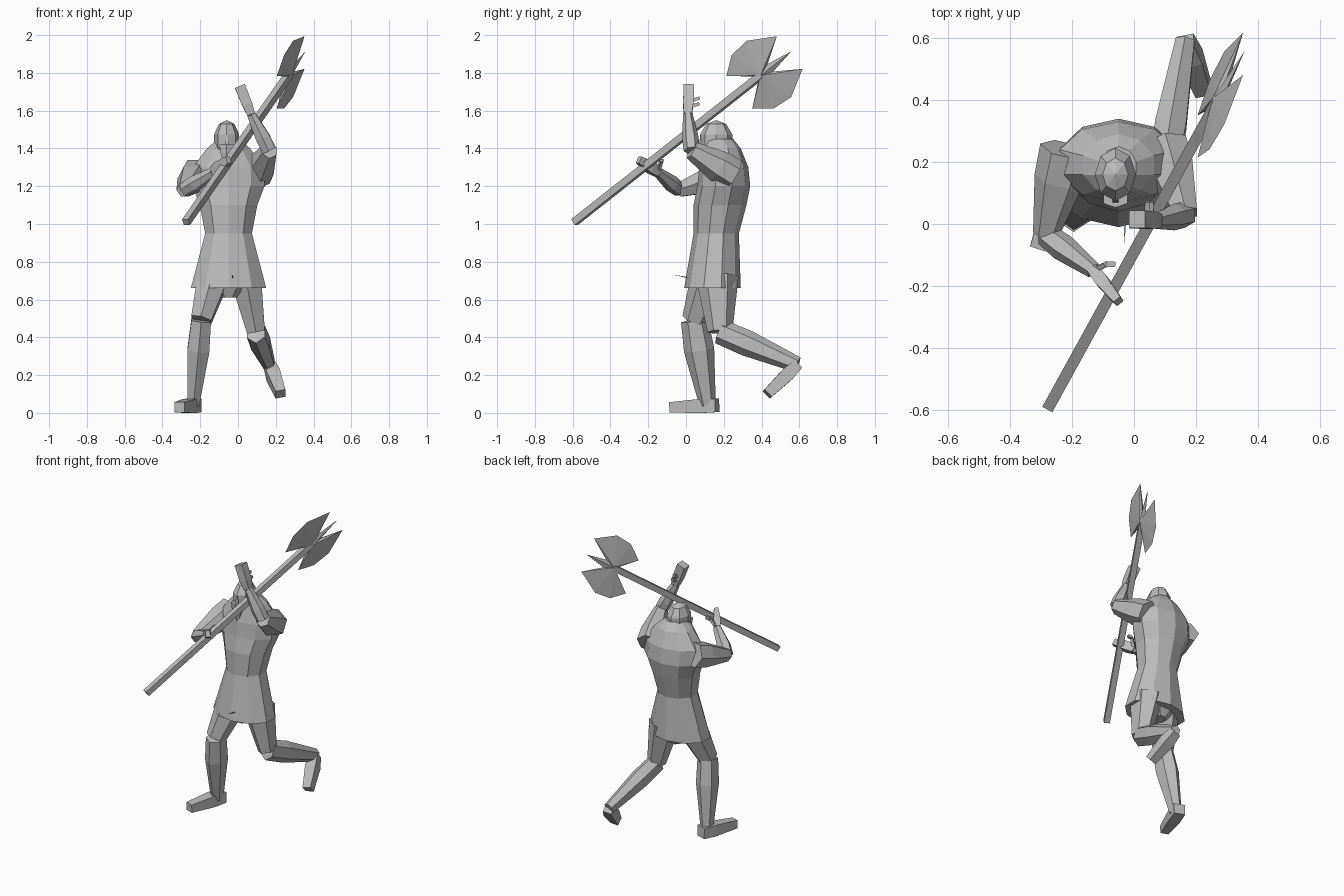
import bpy, bmesh
from math import cos, sin, pi, hypot
from mathutils import Vector, Matrix

if "Cube" in bpy.data.objects:
    bpy.data.objects.remove(bpy.data.objects["Cube"])

GREY = (0.5, 0.5, 0.5, 1)
grey = bpy.data.materials.new("stone grey")
grey.use_nodes = True
grey.diffuse_color = GREY
grey.node_tree.nodes["Principled BSDF"].inputs["Base Color"].default_value = GREY

SIDEWAYS = Vector((1, 0, 0))
UP = Vector((0, 0, 1))


def finish(name, bm):
    """Turn a bmesh into a flat-shaded grey object."""
    bmesh.ops.recalc_face_normals(bm, faces=bm.faces)
    mesh = bpy.data.meshes.new(name)
    bm.to_mesh(mesh)
    bm.free()
    mesh.materials.append(grey)
    part = bpy.data.objects.new(name, mesh)
    bpy.context.collection.objects.link(part)


def skin(name, rings, axis, sides, ref=SIDEWAYS):
    """Skin elliptical rings of (centre, width, depth) that all face along axis."""
    bm = bmesh.new()
    across = (ref - axis * ref.dot(axis)).normalized()
    along = axis.cross(across)
    angles = [2 * pi * (k + 0.5) / sides for k in range(sides)]
    loops = [[bm.verts.new(centre + across * width * cos(a) + along * depth * sin(a))
              for a in angles] for centre, width, depth in rings]
    for lower, upper in zip(loops, loops[1:]):
        for k in range(sides):
            bm.faces.new((lower[k - 1], lower[k], upper[k], upper[k - 1]))
    bm.faces.new(loops[0])
    bm.faces.new(loops[-1])
    finish(name, bm)


def limb(name, start, end, thick, thin, swell=1.15, depth=1.0, sides=6, ref=SIDEWAYS):
    """Tapered limb between two joints, with a muscle bulge near its start."""
    belly = start.lerp(end, 0.35)
    full = (thick + (thin - thick) * 0.35) * swell
    rings = [(point, radius, radius * depth) for point, radius in
             ((start, thick), (belly, full), (end, thin))]
    skin(name, rings, (end - start).normalized(), sides, ref)


def finger(name, points, radius):
    """Bent finger made of short tapering segments."""
    for number, (start, end) in enumerate(zip(points, points[1:])):
        limb(f"{name}_joint_{number + 1}", start, end, radius, radius * 0.8,
             swell=1, sides=4, ref=UP)


# Tunic: flared skirt, narrow waist, broad back and sloping collar
tunic_profile = ((.14, .66, .21, .15), (.16, .95, .13, .12), (.18, 1.1, .16, .14),
                 (.2, 1.2, .2, .14), (.2, 1.3, .2, .13), (.19, 1.4, .12, .1),
                 (.18, 1.45, .06, .07))
skin("tunic", [(Vector((-.05, y, z)), width, depth)
               for y, z, width, depth in tunic_profile], UP, sides=10)
pin_base = Vector((-.03, .04, .71))
limb("belt_pin", pin_base, pin_base + Vector((0, -.1, .02)), .006, .001, swell=1, sides=4)

# Head: faceted skull with beard and nose
head_centre = Vector((-.06, .16, 1.44))
bm = bmesh.new()
bmesh.ops.create_uvsphere(
    bm, u_segments=8, v_segments=5, radius=1,
    matrix=Matrix.Translation(head_centre) @ Matrix.Diagonal((.07, .09, .11, 1)))
finish("head", bm)
chin = head_centre + Vector((0, -.08, -.14))
limb("beard", chin + UP * .12, chin, .045, .012, depth=.6)
limb("nose", chin + UP * .11, chin + UP * .17, .015, .008, swell=1, sides=4)

# Left arm, raised and bent around the shaft
shoulder = Vector((.1, .25, 1.26))
elbow = Vector((.165, .03, 1.39))
wrist = Vector((.07, .01, 1.58))
tip = Vector((.01, .015, 1.73))
limb("left_upper_arm", shoulder, elbow, .08, .045, depth=1.1)
limb("left_forearm", elbow, wrist, .042, .026, swell=1.2)
limb("left_hand", wrist, tip, .03, .04, sides=4)
for number in range(2):
    root = wrist.lerp(tip, .25 + .2 * number)
    knuckle = root + Vector((0, .06, .02))
    finger(f"left_finger_{number + 1}", (root, knuckle, knuckle + UP * .04), .014)

# Right arm, lowered and bent across the chest
shoulder = Vector((-.22, .24, 1.27))
elbow = Vector((-.285, -.035, 1.18))
wrist = Vector((-.13, -.15, 1.275))
tip = Vector((-.05, -.25, 1.34))
limb("right_upper_arm", shoulder, elbow, .085, .042, ref=UP)
limb("right_forearm", elbow, wrist, .038, .027, swell=1.3, ref=UP)
limb("right_hand", wrist, tip, .036, .028, swell=1.3, depth=.7, sides=4, ref=UP)
knuckle = wrist + Vector((.04, .02, .06))
finger("right_thumb", (wrist, knuckle, knuckle + SIDEWAYS * .03), .014)

# Hips under the skirt
seat = Vector((-.05, .15, .61))
skin("hips", [(seat, .05, .07), (seat + UP * .08, .15, .11), (seat + UP * .18, .14, .11)],
     UP, sides=8)

# Standing right leg
hip = Vector((-.13, .13, .72))
knee = Vector((-.195, .045, .49))
ankle = Vector((-.237, .115, .04))
limb("right_thigh", hip, knee, .095, .062, swell=1, depth=1.1)
limb("right_shin", knee, ankle, .06, .036, swell=1.3, depth=1.2)
limb("right_foot", ankle + Vector((.01, .05, 0)), Vector((-.31, -.08, .03)),
     .05, .038, sides=4)

# Trailing left leg, bent at the knee
hip = Vector((.04, .165, .72))
knee = Vector((.095, .18, .43))
heel = Vector((.165, .59, .255))
limb("left_thigh", hip, knee, .095, .055, swell=1, depth=1.2)
limb("left_shin", knee, heel, .055, .035, swell=1.2, depth=1.2)
limb("left_foot", heel, Vector((.225, .43, .1)), .04, .038, swell=1.3, sides=4)

# Axe shaft
butt = Vector((-.275, -.59, 1.01))
socket = Vector((.27, .4, 1.79))
shaft = socket - butt
limb("axe_shaft", butt, socket, .026, .026, swell=1, sides=4, ref=UP)

# Axe head: one blade outline mirrored across the shaft, with a spike at the tip
along = shaft / hypot(shaft.y, shaft.z)
outward = Vector((0, -along.z, along.y))
normal = along.cross(outward).normalized()
half = [(.06, .025), (.19, .11), (.05, .19), (-.06, .18), (-.15, .11), (-.04, .02)]
outline = [(.2, 0)] + half + [(s, -p) for s, p in reversed(half)]
bm = bmesh.new()
rim = [bm.verts.new(socket + along * s + outward * p) for s, p in outline]
for side in (-1, 1):
    hub = bm.verts.new(socket + normal * .018 * side)
    for k in range(len(rim)):
        bm.faces.new((rim[k - 1], rim[k], hub))
finish("axe_head", bm)
